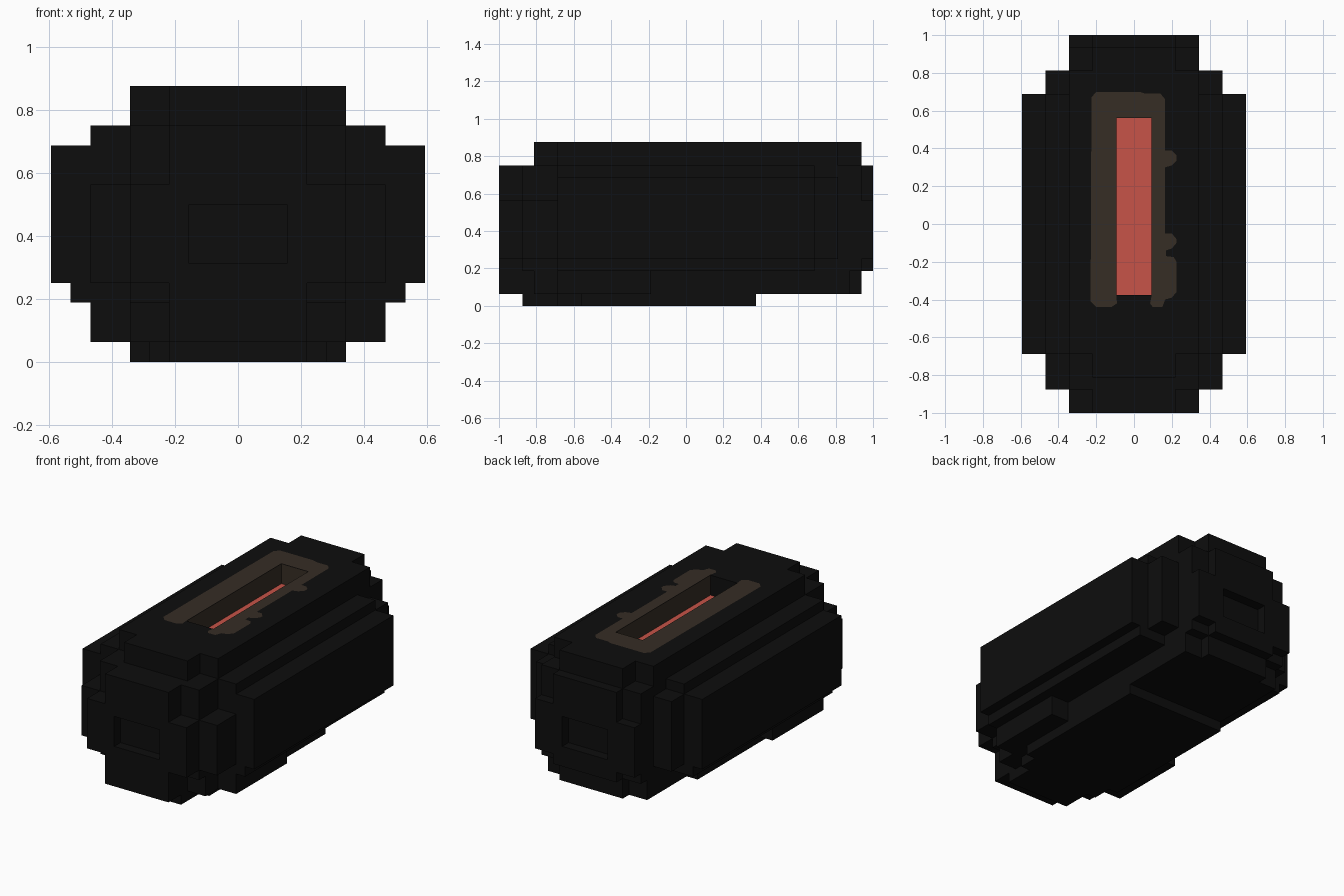
import bpy, bmesh
from mathutils import Vector

if "Cube" in bpy.data.objects:
    bpy.data.objects.remove(bpy.data.objects["Cube"])

U = 1 / 16  # block size


def material(name, rgb):
    m = bpy.data.materials.new(name)
    m.diffuse_color = (*rgb, 1)
    m.use_nodes = True
    m.node_tree.nodes["Principled BSDF"].inputs["Base Color"].default_value = m.diffuse_color
    return m


black = material("charcoal_black", (0.0042, 0.0042, 0.0042))
brown = material("dark_brown", (0.037, 0.026, 0.018))
red = material("coral_red", (0.57, 0.088, 0.065))

# Solid blocks in block units: half width, y from, y to, z from, z to
BLOCKS = [
    (3.5, -16, 16, 3, 12), (3.5, -16, 15, 1, 3),    # centre core
    (3.5, -13, 15, 12, 14), (5.5, -11, 13, 12, 14),  # lid
    (5.5, -16, 16, 4, 9), (5.5, -14, 15, 3, 12),     # end steps
    (5.5, -13, 14, 1, 3),
    (7.5, -14, 13, 4, 9), (7.5, -11, 13, 9, 11),     # shoulders
    (7.5, -11, 11, 3, 12), (7.5, -11, -3, 1, 3),
    (8.5, -11, 11, 3, 4), (9.5, -11, 11, 4, 11),     # side panels
    (3.5, -14, 6, 0, 1), (4.5, -11, 6, 0, 1), (5.5, -9, 6, 0, 1),  # base
]
# Cut blocks: top slot and the recess at each end
CUTS = [(1.5, -6, 9, 12, 14), (2.5, -16, -15, 5, 8), (2.5, 15, 16, 5, 8)]


def cells(block):
    h, y0, y1, z0, z1 = block
    n = int(h - 0.5)
    return {(x, y, z) for x in range(-n, n + 1)
            for y in range(y0, y1) for z in range(z0, z1)}


solid = set().union(*map(cells, BLOCKS)) - set().union(*map(cells, CUTS))
slot = cells(CUTS[0])

# Stepped casing: outer faces of the solid cells
bm = bmesh.new()
verts = {}


def vert(p):
    if p not in verts:
        verts[p] = bm.verts.new(((p[0] - 0.5) * U, p[1] * U, p[2] * U))
    return verts[p]


for c in solid:
    for axis in range(3):
        for s in (0, 1):
            near = list(c)
            near[axis] += 2 * s - 1
            near = tuple(near)
            if near in solid:
                continue
            a, b = (axis + 1) % 3, (axis + 2) % 3
            ring = []
            for da, db in ((0, 0), (1, 0), (1, 1), (0, 1)):
                p = list(c)
                p[axis] += s
                p[a] += da
                p[b] += db
                ring.append(vert(tuple(p)))
            f = bm.faces.new(ring if s else ring[::-1])
            # Slot: red floor, brown walls, black front wall
            if near in slot:
                if axis == 2:
                    f.material_index = 2
                elif not (axis == 1 and s == 1):
                    f.material_index = 1

bmesh.ops.dissolve_limit(bm, angle_limit=0.01, verts=bm.verts[:],
                         edges=bm.edges[:], delimit={'MATERIAL'})
mesh = bpy.data.meshes.new("casing")
bm.to_mesh(mesh)
bm.free()
for m in (black, brown, red):
    mesh.materials.append(m)
bpy.context.collection.objects.link(bpy.data.objects.new("casing", mesh))

# Uneven brown border painted around the slot
OUTLINE = [
    (-.09, -.42), (-.12, -.44), (-.2, -.44), (-.23, -.41), (-.225, .67),
    (-.2, .7), (.03, .7), (.06, .69), (.14, .69), (.165, .66), (.165, .39),
    (.2, .39), (.225, .365), (.225, .335), (.2, .31), (.165, .3),
    (.165, -.05), (.2, -.05), (.225, -.08), (.225, -.1), (.2, -.13),
    (.17, -.14), (.17, -.17), (.21, -.175), (.225, -.2), (.225, -.36),
    (.2, -.39), (.165, -.4), (.15, -.44), (.1, -.44), (.085, -.42),
    (.094, -.375), (.094, .5625), (-.094, .5625), (-.094, -.375),
]
bm = bmesh.new()
top = 14 * U
face = bm.faces.new([bm.verts.new((x, y, top + 0.002)) for x, y in OUTLINE])
face.normal_update()
if face.normal.z < 0:
    face.normal_flip()
bmesh.ops.triangulate(bm, faces=[face])
mesh = bpy.data.meshes.new("slot_border")
bm.to_mesh(mesh)
bm.free()
mesh.materials.append(brown)
bpy.context.collection.objects.link(bpy.data.objects.new("slot_border", mesh))
